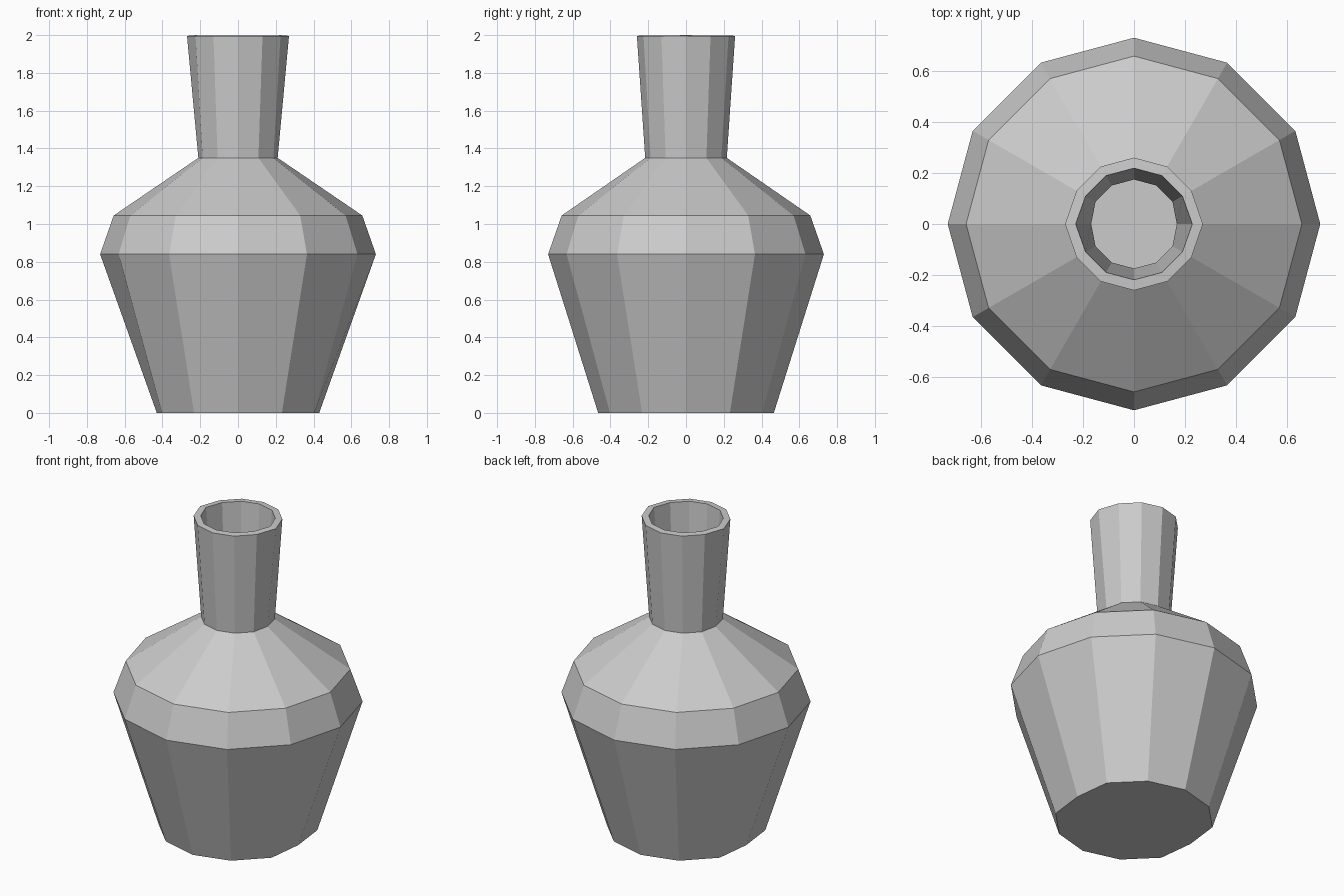
import bpy, bmesh
from math import cos, sin, pi

if "Cube" in bpy.data.objects:
    bpy.data.objects.remove(bpy.data.objects["Cube"])

SIDES = 12
# height, radius, radius of the slightly shifted left/right corners
PROFILE = [
    (0.0, 0.465, 0.43),
    (0.84, 0.73, 0.73),
    (1.045, 0.658, 0.658),
    (1.35, 0.216, 0.21),
    (1.996, 0.26, 0.27),
]

# Outer shell: stacked 12-sided rings, closed at the base, open at the mouth
bm = bmesh.new()
rings = []
for z, r, rx in PROFILE:
    ring = []
    for i in range(SIDES):
        a = 2 * pi * i / SIDES
        rad = rx if i % (SIDES // 2) == 0 else r
        ring.append(bm.verts.new((rad * cos(a), rad * sin(a), z)))
    rings.append(ring)
for low, high in zip(rings, rings[1:]):
    for i in range(SIDES):
        j = (i + 1) % SIDES
        bm.faces.new((low[i], low[j], high[j], high[i]))
bm.faces.new(rings[0][::-1])

mesh = bpy.data.meshes.new("vase")
bm.to_mesh(mesh)
bm.free()
vase = bpy.data.objects.new("vase", mesh)
bpy.context.collection.objects.link(vase)

# Wall thickness going inwards, with a rim around the mouth
wall = vase.modifiers.new("wall", 'SOLIDIFY')
wall.thickness = 0.04
wall.offset = -1
wall.use_even_offset = True
